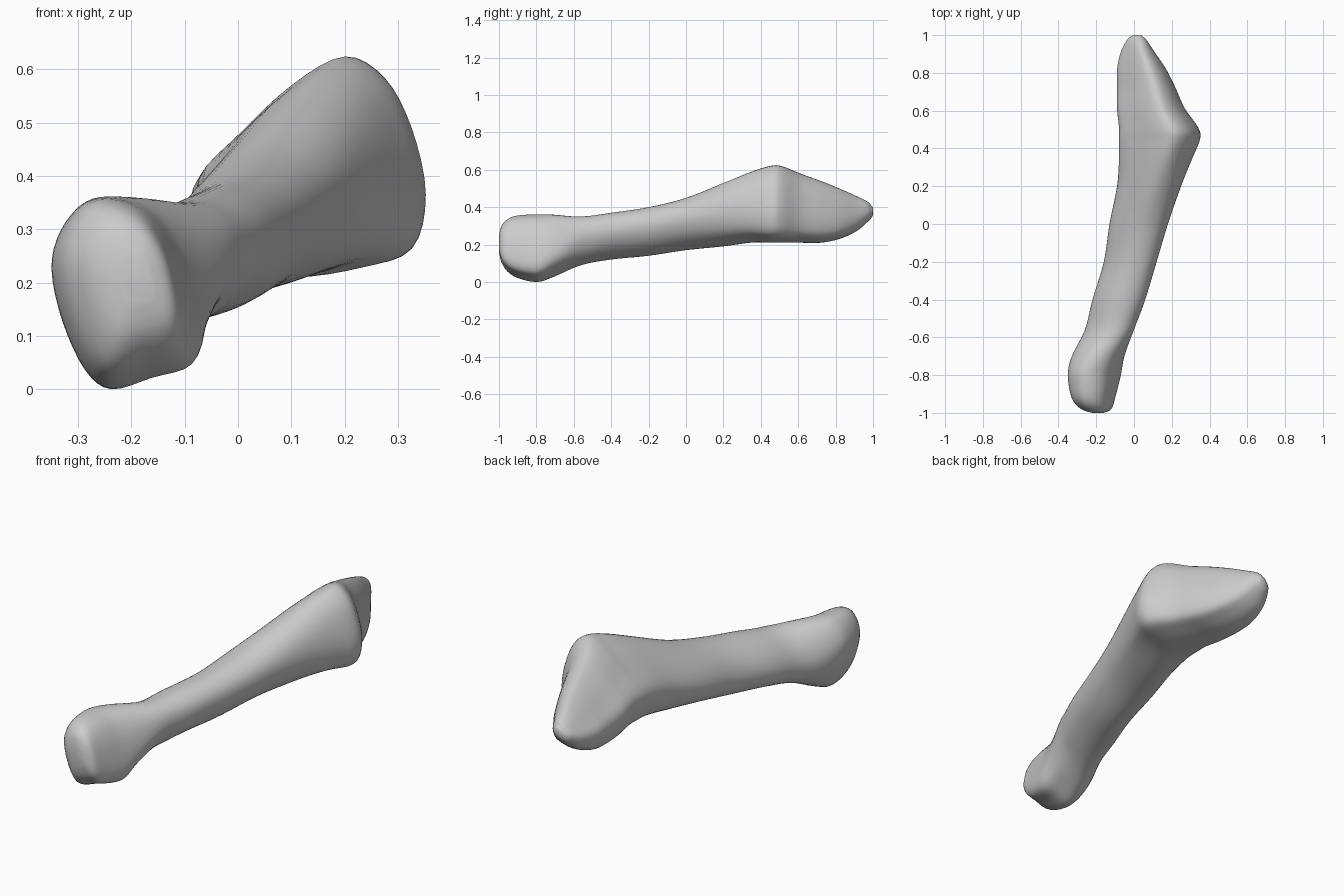
import bpy
import bmesh
from math import cos, sin, pi, radians
from mathutils import Vector

cube = bpy.data.objects.get("Cube")
if cube:
    bpy.data.objects.remove(cube, do_unlink=True)


def catmull(a, b, c, d, t):
    """Point between b and c on a smooth curve through all four."""
    return 0.5 * (2 * b + (c - a) * t + (2 * a - 5 * b + 4 * c - d) * t ** 2
                  + (3 * b - a - 3 * c + d) * t ** 3)


def smooth_path(points, steps, closed=False):
    """Denser list of points on a smooth curve through the given points."""
    n = len(points)

    def pick(i):
        return points[i % n] if closed else points[max(0, min(n - 1, i))]

    path = [catmull(pick(i - 1), pick(i), pick(i + 1), pick(i + 2), s / steps)
            for i in range(n if closed else n - 1) for s in range(steps)]
    return path if closed else path + [points[-1]]


# Unit cross-sections, counter-clockwise from the +x side
head_outline = [(1, -.35), (.78, .35), (.4, .82), (-.1, 1), (-.55, .95), (-.88, .65),
                (-1, .25), (-.85, -.3), (-.55, -.8), (-.2, -1), (.35, -.88), (.88, -.74)]
tilt = radians(9)
shaft_outline = [(cos(i * pi / 6 - tilt), sin(i * pi / 6 + tilt)) for i in range(12)]
base_outline = [(1, -.25), (.88, .35), (.65, .8), (.3, 1), (-.15, .75), (-.62, .3),
                (-.97, -.1), (-.95, -.55), (-.7, -.9), (-.15, -1), (.45, -.91), (.88, -.74)]
outlines = [smooth_path([Vector(p) for p in o], 4, closed=True)
            for o in (head_outline, shaft_outline, base_outline)]

# Stations along the bone in hundredths:
# y, left x, right x, low z, high z, outline (0 head, 1 shaft, 2 base)
stations = [
    (-100, -22, -16, 16, 25, 0),
    (-98, -28, -12, 9, 31, 0),
    (-92, -33, -10, 3, 35, 0),
    (-80, -35, -7, 0, 36, 0),
    (-70, -33, -5, 3, 36, .4),
    (-56, -26, 0, 9, 35, 1),
    (-40, -22, 6, 12, 37, 1),
    (-20, -16, 12, 14, 40, 1),
    (0, -13, 18, 17, 45, 1.1),
    (20, -9, 25, 19, 53, 1.4),
    (35, -8, 31, 21, 59, 1.8),
    (45, -8, 35, 21, 62, 2),
    (51, -8, 34, 21, 62, 2),
    (61, -9, 27, 21, 58, 2),
    (72, -9, 22, 21, 54, 2),
    (82, -9, 17, 23, 50, 2),
    (91, -7, 11, 27, 46, 1.8),
    (97, -4, 7, 32, 43, 1.5),
    (99, -2, 5, 34, 41, 1.3),
    (100, 0, 4, 36, 40, 1.3),
]


def section(station):
    """Ring of points filling one station's box with its blended outline."""
    y, x0, x1, z0, z1, kind = station
    kind = max(0, min(2, kind))
    low = min(int(kind), 1)
    for a, b in zip(outlines[low], outlines[low + 1]):
        p = a.lerp(b, kind - low)
        yield Vector(((x0 + x1 + p.x * (x1 - x0)) / 2, y,
                      (z0 + z1 + p.y * (z1 - z0)) / 2)) / 100


# Bone: loft the sections and close both ends
bm = bmesh.new()
rings = [[bm.verts.new(p) for p in section(s)]
         for s in smooth_path([Vector(s) for s in stations], 4)]
for a, b in zip(rings, rings[1:]):
    for i in range(len(a)):
        bm.faces.new((a[i - 1], a[i], b[i], b[i - 1]))
bm.faces.new(rings[0])
bm.faces.new(rings[-1])
bmesh.ops.recalc_face_normals(bm, faces=bm.faces)
mesh = bpy.data.meshes.new("foot_bone")
bm.to_mesh(mesh)
bm.free()
bone = bpy.data.objects.new("foot_bone", mesh)
bpy.context.collection.objects.link(bone)

# Plain grey surface
grey = bpy.data.materials.new("bone_grey")
grey.use_nodes = True
colour = (0.6, 0.6, 0.6, 1)
grey.diffuse_color = colour
grey.node_tree.nodes["Principled BSDF"].inputs["Base Color"].default_value = colour
mesh.materials.append(grey)

# Smooth shading
bpy.ops.object.select_all(action='DESELECT')
bone.select_set(True)
bpy.context.view_layer.objects.active = bone
bpy.ops.object.shade_smooth_by_angle(angle=radians(60))
